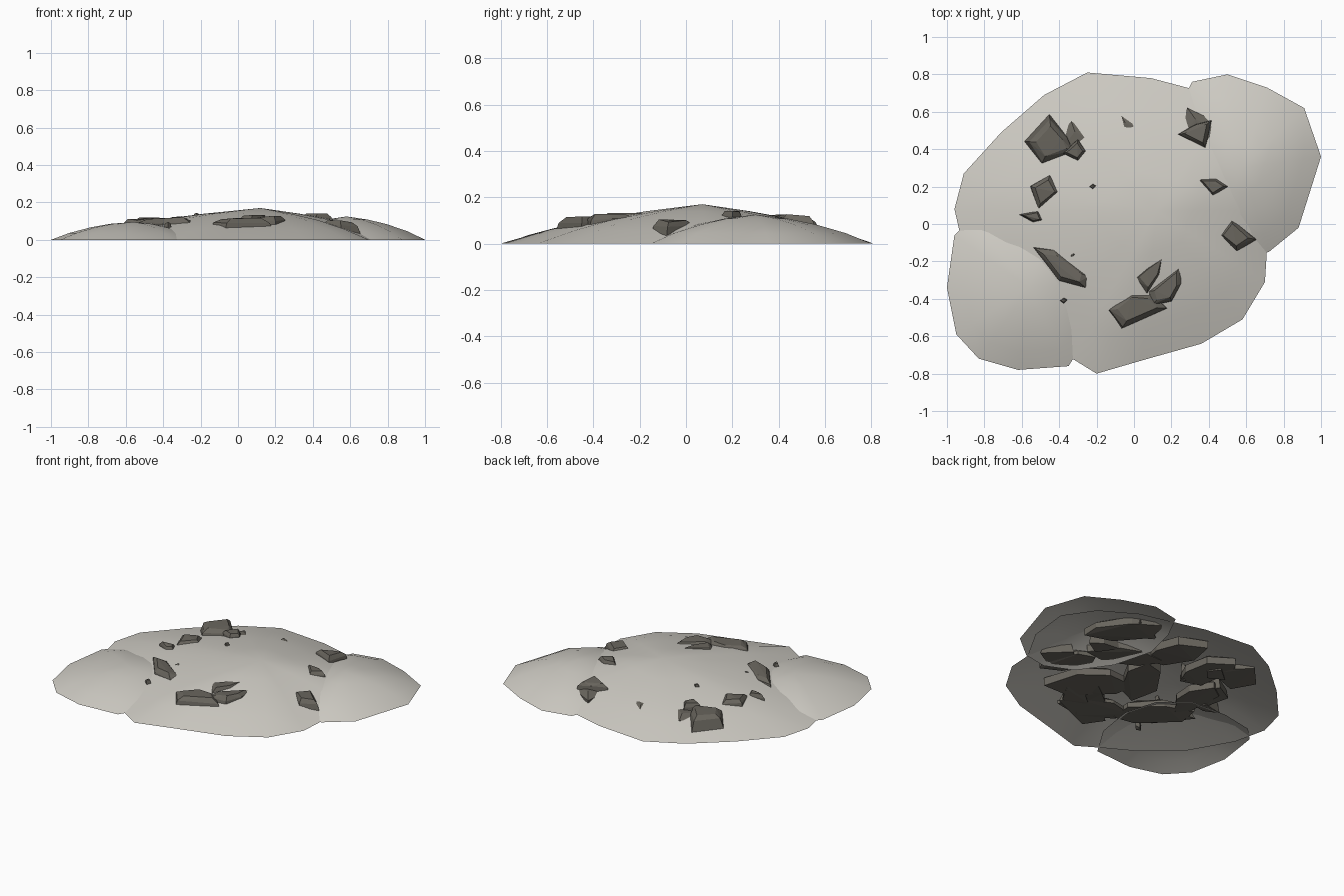
import bpy, bmesh, math, random
from mathutils import Vector

random.seed(7)


def material(name, rgb):
    m = bpy.data.materials.new(name)
    m.diffuse_color = (*rgb, 1)
    return m


ASH = material("ash_grey", (0.62, 0.60, 0.55))
STONE = material("dark_stone", (0.14, 0.13, 0.11))


def add_object(name, bm, mat):
    mesh = bpy.data.meshes.new(name)
    bm.to_mesh(mesh)
    bm.free()
    mesh.materials.append(mat)
    obj = bpy.data.objects.new(name, mesh)
    bpy.context.collection.objects.link(obj)
    return obj


def mound(name, peak, outline, profile):
    """Open shell: counter-clockwise outline drawn in rings up to the peak."""
    bm = bmesh.new()
    px, py, pz = peak
    top = bm.verts.new(peak)
    rings = [[bm.verts.new((px + (x - px) * t, py + (y - py) * t, pz * h))
              for x, y in outline] for t, h in profile]
    n = len(outline)
    for i in range(n):
        j = (i + 1) % n
        bm.faces.new((top, rings[0][i], rings[0][j]))
        for a, b in zip(rings, rings[1:]):
            bm.faces.new((a[i], b[i], b[j], a[j]))
    for f in bm.faces:
        f.smooth = True
    return add_object(name, bm, ASH)


def rock(name, points, top, grow=1.25, shrink=0.7, base=0.005):
    """Faceted chunk: hull of a wide base and a smaller, tilted top."""
    bm = bmesh.new()
    c = sum((Vector(p) for p in points), Vector((0, 0))) / len(points)
    for p in points:
        d = Vector(p) - c
        lo, hi = c + d * grow, c + d * shrink
        bm.verts.new((*lo, base + random.uniform(0, 0.02)))
        bm.verts.new((*(c + d), top - random.uniform(0.022, 0.035)))
        bm.verts.new((*hi, top - random.uniform(0, 0.012)))
    res = bmesh.ops.convex_hull(bm, input=bm.verts[:])
    loose = [v for v in bm.verts if not v.link_faces]
    bmesh.ops.delete(bm, geom=loose, context='VERTS')
    bmesh.ops.recalc_face_normals(bm, faces=bm.faces[:])
    return add_object(name, bm, STONE)


# Three overlapping ash mounds
mound("main_mound", (0.12, 0.07, 0.17),
      [(0.71, -0.15), (0.84, 0.08), (0.87, 0.35), (0.74, 0.54), (0.52, 0.67),
       (0.28, 0.73), (0.09, 0.78), (-0.25, 0.81), (-0.48, 0.69), (-0.71, 0.49),
       (-0.91, 0.27), (-0.96, 0.08), (-0.91, -0.14), (-0.75, -0.42),
       (-0.54, -0.60), (-0.33, -0.72), (-0.20, -0.80), (0.04, -0.73),
       (0.36, -0.64), (0.58, -0.51), (0.70, -0.31)],
      [(0.28, 0.82), (0.53, 0.62), (0.77, 0.34), (1, 0)])
mound("right_mound", (0.58, 0.30, 0.125),
      [(1.0, 0.36), (0.91, 0.62), (0.71, 0.73), (0.50, 0.80), (0.31, 0.76),
       (0.22, 0.58), (0.17, 0.36), (0.24, 0.10), (0.38, -0.10), (0.56, -0.18),
       (0.72, -0.15), (0.88, -0.02)],
      [(0.28, 0.86), (0.52, 0.66), (0.78, 0.36), (1, 0)])
mound("left_mound", (-0.56, -0.34, 0.095),
      [(-0.18, -0.30), (-0.24, -0.08), (-0.42, 0.06), (-0.66, 0.07),
       (-0.87, 0.03), (-0.96, -0.06), (-1.0, -0.34), (-0.95, -0.59),
       (-0.83, -0.72), (-0.62, -0.78), (-0.35, -0.76), (-0.22, -0.55)],
      [(0.28, 0.90), (0.52, 0.70), (0.78, 0.38), (1, 0)])

# Rocks breaking through the surface: footprint and top height
exposed = [
    ([(-0.13, -0.46), (-0.06, -0.55), (0.17, -0.45), (0.10, -0.38), (-0.02, -0.37)], 0.118),
    ([(0.08, -0.36), (0.10, -0.43), (0.20, -0.41), (0.25, -0.32), (0.25, -0.22)], 0.132),
    ([(0.00, -0.29), (0.07, -0.23), (0.17, -0.16), (0.14, -0.27), (0.07, -0.37)], 0.135),
    ([(-0.53, -0.13), (-0.43, -0.14), (-0.24, -0.28), (-0.26, -0.34), (-0.40, -0.30)], 0.122),
    ([(-0.56, 0.44), (-0.45, 0.56), (-0.36, 0.46), (-0.33, 0.39), (-0.49, 0.33)], 0.122),
    ([(-0.38, 0.38), (-0.30, 0.45), (-0.26, 0.39), (-0.30, 0.34)], 0.128),
    ([(-0.55, 0.20), (-0.45, 0.26), (-0.40, 0.17), (-0.51, 0.08)], 0.125),
    ([(-0.61, 0.05), (-0.51, 0.07), (-0.49, 0.02), (-0.54, 0.01)], 0.115),
    ([(0.24, 0.48), (0.33, 0.53), (0.41, 0.55), (0.38, 0.41)], 0.128),
    ([(0.34, 0.24), (0.44, 0.24), (0.50, 0.20), (0.42, 0.15)], 0.142),
    ([(0.45, -0.06), (0.52, 0.03), (0.64, -0.08), (0.55, -0.14)], 0.105),
]
for i, (pts, top) in enumerate(exposed):
    rock(f"exposed_rock_{i + 1}", pts, top)

# Slabs hidden under the shell: x, y, length, width, angle, top
buried = [
    (0.42, 0.42, 0.50, 0.22, 130, 0.085), (0.02, 0.42, 0.42, 0.22, 110, 0.09),
    (0.22, 0.20, 0.50, 0.20, 150, 0.10), (-0.28, 0.36, 0.40, 0.24, 100, 0.085),
    (0.18, -0.20, 0.55, 0.26, 140, 0.09), (-0.04, 0.02, 0.45, 0.24, 60, 0.11),
    (-0.34, -0.22, 0.50, 0.22, 140, 0.08), (0.45, -0.08, 0.36, 0.20, 120, 0.07),
    (-0.42, 0.08, 0.38, 0.20, 90, 0.08), (-0.02, -0.40, 0.46, 0.20, 160, 0.07),
]
for i, (x, y, length, width, deg, top) in enumerate(buried):
    a = math.radians(deg)
    pts = []
    for k in range(6):
        t = math.tau * k / 6 + random.uniform(-0.3, 0.3)
        u, v = math.cos(t) * length / 2, math.sin(t) * width / 2
        pts.append((x + u * math.cos(a) - v * math.sin(a),
                    y + u * math.sin(a) + v * math.cos(a)))
    rock(f"buried_slab_{i + 1}", pts, top, grow=1.0)

# Tiny tips peeking out of the ash
for i, (x, y, top) in enumerate([(-0.22, 0.20, 0.145), (-0.375, -0.41, 0.096), (-0.325, -0.17, 0.116)]):
    rock(f"rock_tip_{i + 1}", [(x - 0.02, y), (x, y - 0.015), (x + 0.02, y + 0.005), (x, y + 0.015)], top)
